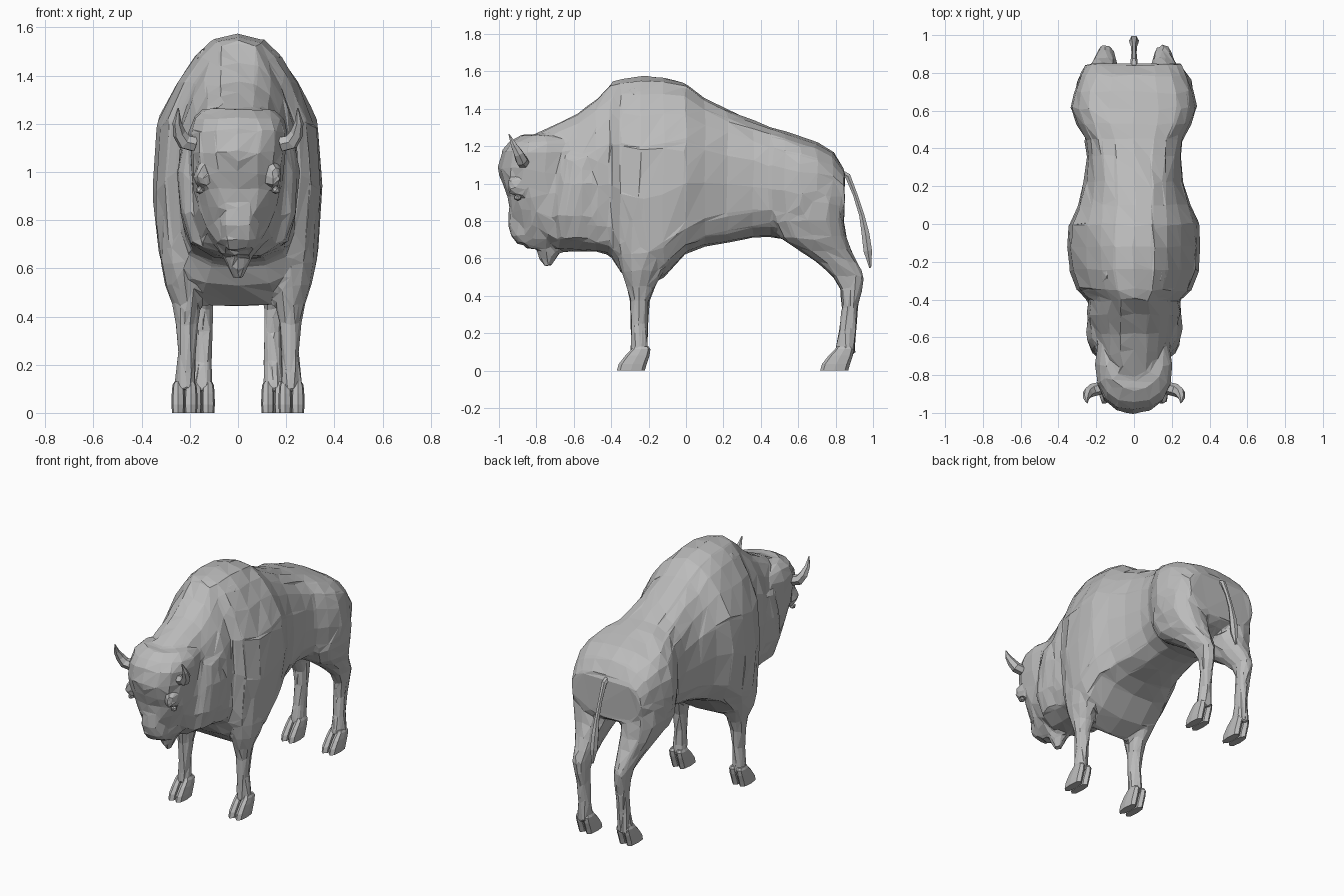
import bpy, bmesh, math, random
from mathutils import Vector, Matrix

random.seed(4)
if "Cube" in bpy.data.objects:
    bpy.data.objects.remove(bpy.data.objects["Cube"])

grey = bpy.data.materials.new("stone grey")
grey.use_nodes = True
grey.diffuse_color = (0.5, 0.5, 0.5, 1)
grey.node_tree.nodes["Principled BSDF"].inputs["Base Color"].default_value = (0.5, 0.5, 0.5, 1)


def link(name, mesh):
    obj = bpy.data.objects.new(name, mesh)
    bpy.context.collection.objects.link(obj)
    return obj


def loft(bm, rings):
    """Skin a list of equal point rings and cap both ends."""
    loops = [[bm.verts.new(p) for p in ring] for ring in rings]
    n = len(loops[0])
    for a, b in zip(loops, loops[1:]):
        for i in range(n):
            j = (i + 1) % n
            bm.faces.new((a[i], a[j], b[j], b[i]))
    bm.faces.new(loops[0])
    bm.faces.new(loops[-1])


def flat_ring(z, x, front, back, rx, n=12, power=2.0):
    """Horizontal rounded ring between a front and a back y."""
    cy, ry = (front + back) / 2, (back - front) / 2
    pts = []
    for i in range(n):
        t = 2 * math.pi * i / n
        c, s = math.cos(t), math.sin(t)
        pts.append((x + rx * math.copysign(abs(c) ** (2 / power), c),
                    cy + ry * math.copysign(abs(s) ** (2 / power), s), z))
    return pts


# Half sections as (width share, height share), bottom to top
CHEST = [(0, 0), (.45, .01), (.78, .05), (.93, .16), (1, .42), (.94, .66), (.71, .82), (.5, .92), (.3, .98), (0, 1)]
RUMP = [(0, 0), (.4, .02), (.75, .1), (.95, .25), (1, .45), (.97, .66), (.88, .82), (.7, .93), (.4, .985), (0, 1)]


def body_ring(y, top, bottom, width, blend):
    half = []
    for (w0, h0), (w1, h1) in zip(CHEST, RUMP):
        w = (w0 + (w1 - w0) * blend) * width
        h = h0 + (h1 - h0) * blend
        half.append((w, y, bottom + h * (top - bottom)))
    return half + [(-x, yy, z) for x, yy, z in half[-2:0:-1]]


bm = bmesh.new()

# Torso and neck: y, top, bottom, half width, rump blend
torso = [(-.8, 1.27, .72, .17, .8), (-.68, 1.33, .64, .2, .6), (-.58, 1.375, .635, .225, .4),
         (-.48, 1.455, .635, .25, .2), (-.4, 1.54, .615, .245, 0), (-.35, 1.56, .53, .305, 0),
         (-.24, 1.575, .435, .345, 0), (-.12, 1.565, .5, .355, 0), (0, 1.535, .625, .345, 0),
         (.1, 1.46, .665, .3, .2), (.22, 1.4, .685, .265, .5), (.36, 1.335, .71, .252, .8),
         (.45, 1.3, .71, .26, 1), (.53, 1.28, .7, .305, 1), (.61, 1.25, .7, .335, 1),
         (.7, 1.22, .73, .318, 1), (.79, 1.165, .76, .285, 1), (.845, 1.08, .8, .255, 1)]
loft(bm, [body_ring(*row) for row in torso])

# Head: z, front, back, half width
head = [(.655, -.85, -.72, .06), (.7, -.895, -.62, .1), (.78, -.915, -.55, .14),
        (.86, -.94, -.5, .17), (.93, -.955, -.5, .185), (1.0, -.985, -.5, .192), (1.08, -1.005, -.5, .2),
        (1.17, -.985, -.5, .205), (1.225, -.945, -.55, .185), (1.26, -.87, -.64, .14)]
loft(bm, [flat_ring(z, 0, f, b, w, 16, 2.4) for z, f, b, w in head])

# Muzzle and beard
muzzle = [(.675, -.9, -.75, .06), (.72, -.94, -.75, .085), (.78, -.95, -.75, .09), (.86, -.95, -.75, .08)]
loft(bm, [flat_ring(z, 0, f, b, w, 12, 2.5) for z, f, b, w in muzzle])
beard = [(.555, -.755, -.72, .015), (.61, -.79, -.69, .04), (.7, -.82, -.62, .08)]
loft(bm, [flat_ring(z, 0, f, b, w) for z, f, b, w in beard])

# Legs: z, x, front, back, half width
front_leg = [(.8, .22, -.38, -.06, .11), (.62, .225, -.37, -.08, .1), (.53, .225, -.345, -.125, .08),
             (.45, .215, -.32, -.165, .062), (.37, .215, -.3, -.195, .046), (.25, .215, -.298, -.205, .037),
             (.16, .22, -.295, -.205, .042), (.09, .222, -.3, -.2, .048)]
hind_leg = [(1.05, .175, .52, .84, .12), (.9, .178, .48, .845, .14), (.8, .178, .46, .845, .135),
            (.71, .17, .5, .86, .115), (.64, .16, .61, .885, .09), (.57, .153, .71, .92, .065),
            (.5, .15, .785, .95, .048), (.43, .147, .825, .94, .042), (.34, .145, .83, .92, .036),
            (.22, .145, .82, .91, .036), (.15, .148, .805, .908, .042), (.09, .15, .795, .905, .048)]
for side in (1, -1):
    for leg, power in ((front_leg, 2), (hind_leg, 2.4)):
        loft(bm, [flat_ring(z, side * x, f, b, w, 12, power) for z, x, f, b, w in leg])
    # Shaggy mane flap beside the cheek
    mane = [(.7, .16, -.68, -.5, .04), (.83, .19, -.7, -.46, .055), (1.0, .195, -.68, -.43, .06),
            (1.14, .18, -.66, -.43, .05)]
    loft(bm, [flat_ring(z, side * x, f, b, w) for z, x, f, b, w in mane])
    # Brow ridge over the eye
    brow = [(.94, .145, -.94, -.85, .025), (.975, .15, -.955, -.85, .033), (1.02, .15, -.955, -.85, .025)]
    loft(bm, [flat_ring(z, side * x, f, b, w) for z, x, f, b, w in brow])

bmesh.ops.recalc_face_normals(bm, faces=bm.faces)
rough = bpy.data.meshes.new("rough_body")
bm.to_mesh(rough)
bm.free()

# Fuse the parts into one skin, then facet it
body = link("body", rough)
remesh = body.modifiers.new("fuse", "REMESH")
remesh.mode = "VOXEL"
remesh.voxel_size = .012
smooth = body.modifiers.new("soften", "SMOOTH")
smooth.factor = .5
smooth.iterations = 6
facet = body.modifiers.new("facet", "DECIMATE")
graph = bpy.context.evaluated_depsgraph_get()
count = sum(len(p.vertices) - 2 for p in body.evaluated_get(graph).data.polygons)
facet.ratio = min(1, 2600 / count)
graph.update()
skin = bpy.data.meshes.new_from_object(body.evaluated_get(graph))
body.modifiers.clear()
body.data = skin
for v in skin.vertices:
    v.co += Vector([random.uniform(-.005, .005) for _ in range(3)])
parts = [body]

# Cloven hooves, two toes each: z, front, back, half width
toe = [(0, 0, .15, .026), (.035, .01, .16, .028), (.08, .045, .175, .027), (.115, .08, .18, .024), (.13, .09, .17, .016)]
for label, x, y in (("front", .222, -.37), ("hind", .15, .717)):
    for side, word in ((1, "left"), (-1, "right")):
        bm = bmesh.new()
        for gap in (-.026, .026):
            loft(bm, [flat_ring(z, side * x + gap, y + f, y + b, w, 8, 2.6) for z, f, b, w in toe])
        bmesh.ops.recalc_face_normals(bm, faces=bm.faces)
        mesh = bpy.data.meshes.new("hoof")
        bm.to_mesh(mesh)
        bm.free()
        parts.append(link(f"{label}_hoof_{word}", mesh))


def tube(name, points):
    """Tapered tube through (x, y, z, radius) points."""
    curve = bpy.data.curves.new(name, "CURVE")
    curve.dimensions = "3D"
    curve.bevel_depth = 1
    curve.bevel_resolution = 1
    curve.use_fill_caps = True
    line = curve.splines.new("POLY")
    line.points.add(len(points) - 1)
    for p, (x, y, z, r) in zip(line.points, points):
        p.co = (x, y, z, 1)
        p.radius = r
    obj = link(name + "_path", curve)
    mesh = bpy.data.meshes.new_from_object(obj.evaluated_get(bpy.context.evaluated_depsgraph_get()))
    bpy.data.objects.remove(obj)
    parts.append(link(name, mesh))


# Tail with tuft
tube("tail", [(0, .82, 1.06, .02), (0, .865, 1.04, .018), (0, .905, .94, .014), (0, .94, .83, .016),
              (0, .96, .73, .024), (0, .972, .64, .026), (0, .985, .55, .006)])

# Horns, eyes and low shoulder tufts
for side, word in ((1, "left"), (-1, "right")):
    tube(f"horn_{word}", [(side * .18, -.87, 1.115, .034), (side * .222, -.88, 1.125, .034),
                          (side * .244, -.895, 1.16, .028), (side * .253, -.92, 1.205, .018),
                          (side * .248, -.947, 1.265, .003)])
    for name, place, size, tilt in (("eye", (.158, -.9, .925), (.02, .022, .018), 0),
                                    ("shoulder_tuft", (.15, -.24, 1.485), (.018, .075, .045), .7)):
        bm = bmesh.new()
        bmesh.ops.create_icosphere(bm, subdivisions=1, radius=1)
        turn = Matrix.Rotation(-side * tilt, 3, "Y")
        for v in bm.verts:
            shape = Vector([c * s for c, s in zip(v.co, size)])
            v.co = turn @ shape + Vector((side * place[0], *place[1:]))
        mesh = bpy.data.meshes.new(name)
        bm.to_mesh(mesh)
        bm.free()
        parts.append(link(f"{name}_{word}", mesh))

# Flat grey facets everywhere
for part in parts:
    part.data.materials.clear()
    part.data.materials.append(grey)
    for face in part.data.polygons:
        face.use_smooth = False
        face.material_index = 0
